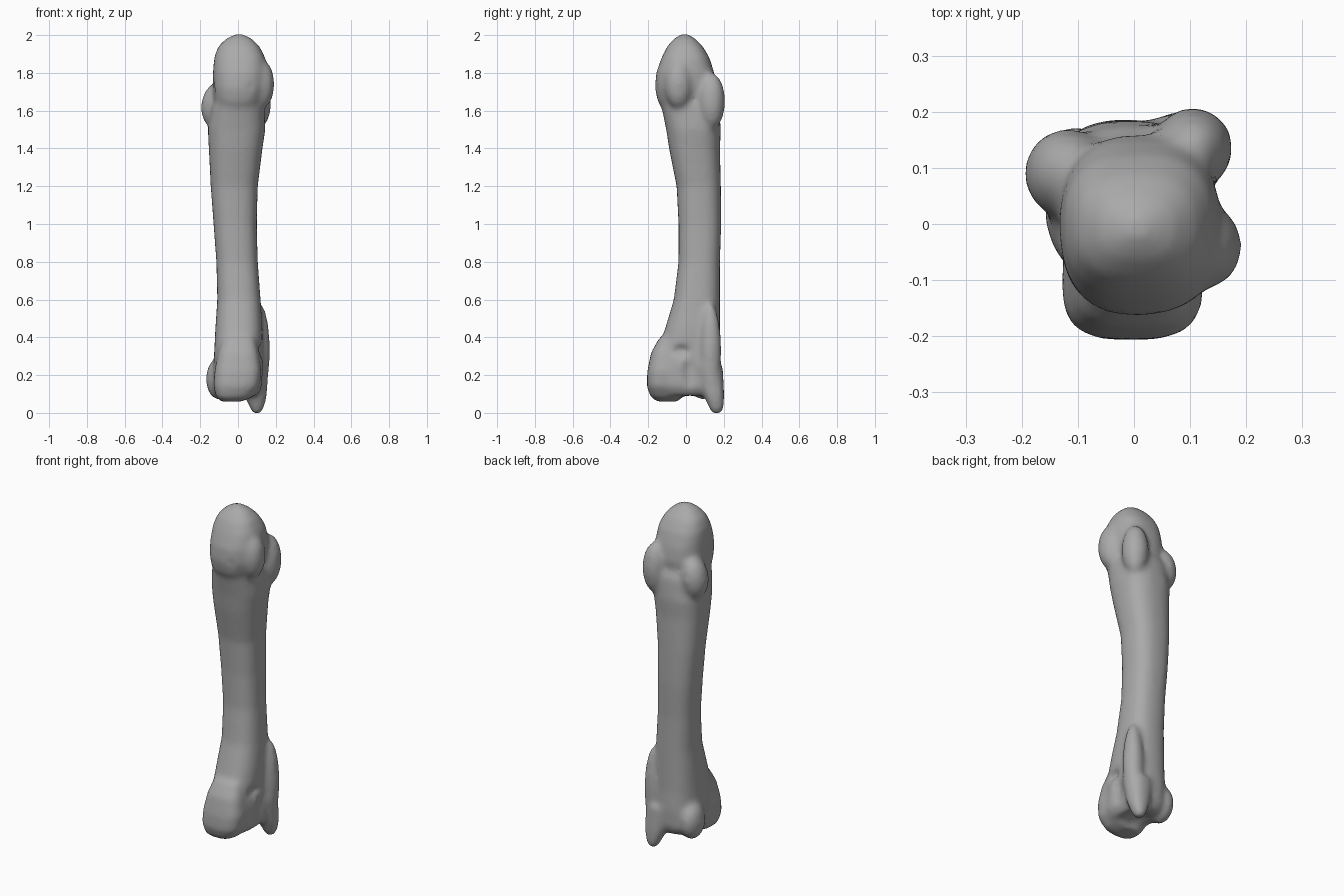
import bpy, bmesh, math
from mathutils import Matrix, Vector, Euler

cube = bpy.data.objects.get("Cube")
if cube:
    bpy.data.objects.remove(cube, do_unlink=True)

bone_grey = bpy.data.materials.new("bone_grey")
bone_grey.use_nodes = True
COLOUR = (0.4, 0.4, 0.4, 1)
bone_grey.diffuse_color = COLOUR
bone_grey.node_tree.nodes["Principled BSDF"].inputs["Base Color"].default_value = COLOUR

SIDES = 32


def superellipse(t, power):
    c, s = math.cos(t), math.sin(t)
    return (math.copysign(abs(c) ** (2 / power), c),
            math.copysign(abs(s) ** (2 / power), s))


def loft(bm, sections, power=2.5):
    """Skin a stack of rounded sections: z, x range, y range."""
    rings = []
    for z, x0, x1, y0, y1 in sections:
        ring = []
        for i in range(SIDES):
            u, v = superellipse(math.tau * i / SIDES, power)
            ring.append(bm.verts.new(((x0 + x1) / 2 + u * (x1 - x0) / 2,
                                      (y0 + y1) / 2 + v * (y1 - y0) / 2, z)))
        rings.append(ring)
    for low, high in zip(rings, rings[1:]):
        for i in range(SIDES):
            j = (i + 1) % SIDES
            bm.faces.new((low[i], low[j], high[j], high[i]))
    bm.faces.new(rings[0][::-1])
    bm.faces.new(rings[-1])


def blob(bm, centre, radii, tilt=(0, 0, 0)):
    """Ellipsoid, tilted in degrees."""
    turn = Euler([math.radians(a) for a in tilt]).to_matrix().to_4x4()
    bmesh.ops.create_uvsphere(
        bm, u_segments=24, v_segments=16, radius=1,
        matrix=Matrix.Translation(centre) @ turn @ Matrix.Diagonal((*radii, 1)))


def make_object(name, bm):
    mesh = bpy.data.meshes.new(name)
    bm.to_mesh(mesh)
    bm.free()
    obj = bpy.data.objects.new(name, mesh)
    bpy.context.collection.objects.link(obj)
    return obj


def fuse(obj, voxel):
    mod = obj.modifiers.new("fuse", "REMESH")
    mod.mode = "VOXEL"
    mod.voxel_size = voxel


bm = bmesh.new()

# Shaft, flaring into the square base and the wide neck
loft(bm, [
    (0.09, -0.10, 0.10, -0.14, 0.15),
    (0.14, -0.13, 0.13, -0.17, 0.18),
    (0.25, -0.13, 0.135, -0.16, 0.185),
    (0.35, -0.125, 0.13, -0.14, 0.18),
    (0.45, -0.12, 0.13, -0.11, 0.18),
    (0.6, -0.11, 0.12, -0.065, 0.18),
    (0.8, -0.115, 0.105, -0.04, 0.18),
    (1.0, -0.13, 0.10, -0.04, 0.187),
    (1.2, -0.145, 0.105, -0.05, 0.185),
    (1.4, -0.155, 0.13, -0.09, 0.18),
    (1.5, -0.16, 0.145, -0.105, 0.185),
    (1.62, -0.14, 0.14, -0.13, 0.175),
    (1.7, -0.10, 0.12, -0.12, 0.14)])

# Domed head
loft(bm, [
    (1.58, -0.10, 0.10, -0.11, 0.12),
    (1.65, -0.125, 0.13, -0.15, 0.15),
    (1.72, -0.133, 0.15, -0.165, 0.16),
    (1.8, -0.133, 0.155, -0.158, 0.15),
    (1.88, -0.127, 0.145, -0.13, 0.125),
    (1.94, -0.105, 0.115, -0.10, 0.09),
    (1.98, -0.065, 0.075, -0.065, 0.05),
    (2.004, -0.02, 0.03, -0.03, 0.015)])

# Knuckles around the neck
blob(bm, (-0.12, 0.09, 1.63), (0.075, 0.08, 0.12), (0, 8, 0))
blob(bm, (0.105, 0.135, 1.65), (0.072, 0.073, 0.15))
blob(bm, (0.125, -0.04, 1.74), (0.068, 0.075, 0.13))

# Base: front lobe, side lobe, rear ridge and its pointed spur
loft(bm, [
    (0.06, -0.09, 0.02, -0.15, -0.04),
    (0.08, -0.115, 0.07, -0.185, -0.02),
    (0.14, -0.13, 0.115, -0.208, 0.0),
    (0.22, -0.125, 0.125, -0.205, 0.0),
    (0.32, -0.105, 0.11, -0.185, 0.0),
    (0.4, -0.08, 0.09, -0.14, 0.0)], 3)
blob(bm, (-0.105, 0.09, 0.18), (0.065, 0.085, 0.11))
blob(bm, (0.115, 0.13, 0.33), (0.055, 0.058, 0.25))
loft(bm, [
    (-0.003, 0.08, 0.12, 0.135, 0.19),
    (0.03, 0.06, 0.14, 0.12, 0.202),
    (0.1, 0.03, 0.155, 0.09, 0.203),
    (0.25, 0.0, 0.16, 0.05, 0.195)], 2.3)

bone = make_object("bone", bm)
bone.data.materials.append(bone_grey)
fuse(bone, 0.012)

# Hollows: base groove, base pits, underside dish and neck dents
bm = bmesh.new()
blob(bm, (0.175, 0.02, 0.2), (0.06, 0.06, 0.17))
blob(bm, (0.15, -0.03, 0.33), (0.05, 0.07, 0.04))
blob(bm, (-0.16, -0.06, 0.26), (0.045, 0.05, 0.1))
blob(bm, (0.0, 0.04, 0.05), (0.1, 0.09, 0.055))
blob(bm, (0.19, 0.055, 1.72), (0.045, 0.03, 0.12))
blob(bm, (0.07, -0.175, 1.72), (0.035, 0.03, 0.04))
blob(bm, (-0.165, -0.04, 1.72), (0.045, 0.05, 0.09))
hollows = make_object("hollows", bm)
hollows.hide_render = True
fuse(hollows, 0.01)

cut = bone.modifiers.new("hollows", "BOOLEAN")
cut.operation = "DIFFERENCE"
cut.object = hollows
fuse(bone, 0.012)
soften = bone.modifiers.new("soften", "SMOOTH")
soften.factor = 0.5
soften.iterations = 14

# Bake the result and drop the cutter
graph = bpy.context.evaluated_depsgraph_get()
final = bpy.data.meshes.new_from_object(bone.evaluated_get(graph))
bone.modifiers.clear()
bone.data = final
bpy.data.objects.remove(hollows, do_unlink=True)
if not final.materials:
    final.materials.append(bone_grey)
for face in final.polygons:
    face.use_smooth = True
    face.material_index = 0
